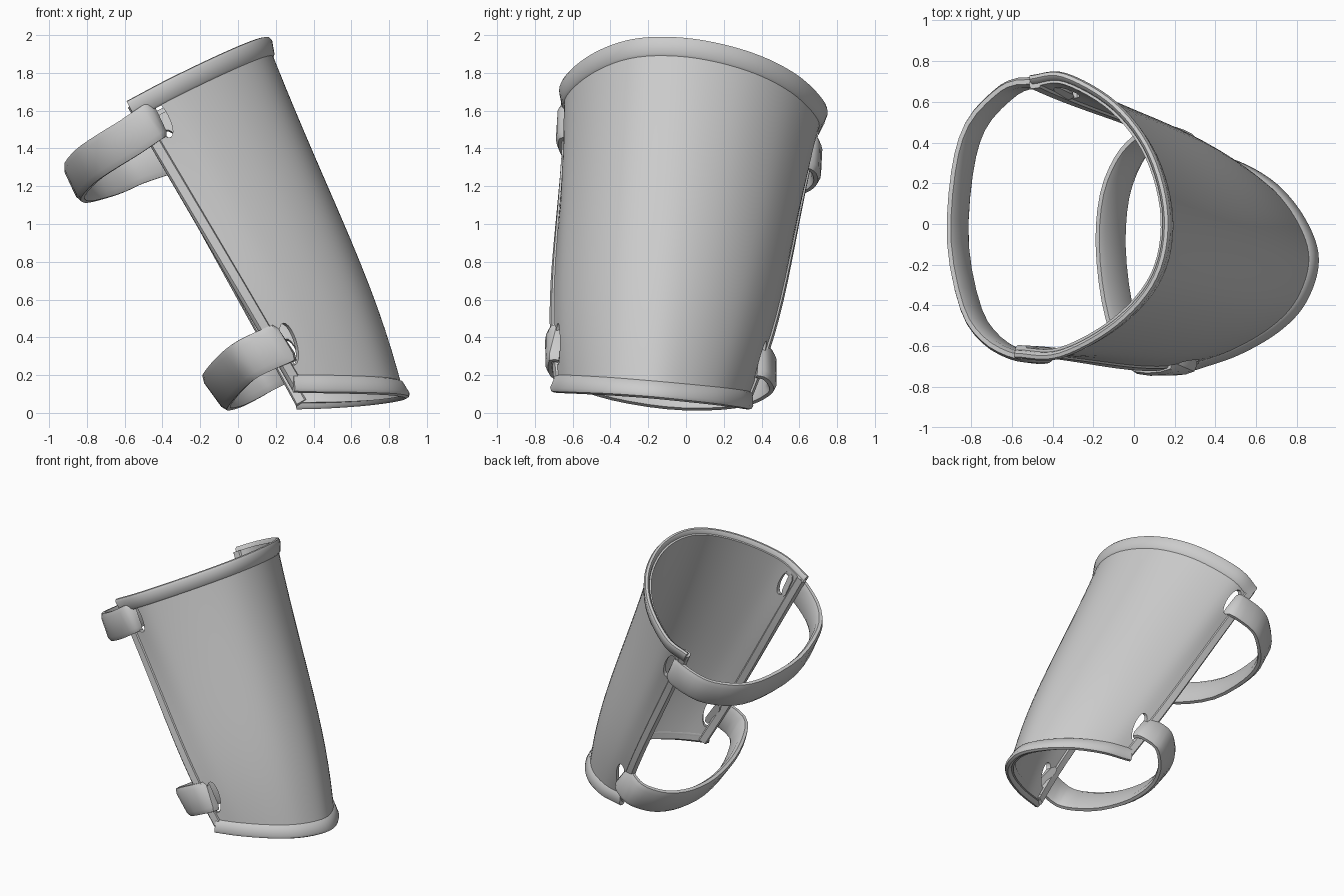
import bpy, math
from mathutils import Vector, Matrix

if "Cube" in bpy.data.objects:
    bpy.data.objects.remove(bpy.data.objects["Cube"])

# Open-backed guard: section outlines (x, y) at both ends, far edge to near edge
TOP = [(-.50, .69), (-.34, .70), (-.10, .56), (.07, .33), (.145, .03),
       (.095, -.25), (-.09, -.47), (-.36, -.62), (-.575, -.62)]
BOT = [(.32, .31), (.50, .265), (.68, .155), (.81, -.01), (.865, -.18),
       (.81, -.36), (.69, -.49), (.50, -.60), (.30, -.67)]
TOP = [Vector((x, y, 1.87 + .54 * x - .1 * y)) for x, y in TOP]
BOT = [Vector((x, y, .077 - .085 * y)) for x, y in BOT]


def spline(pts, t):
    """Catmull-Rom point for t in 0..1."""
    n = len(pts) - 1
    i = min(int(t * n), n - 1)
    f = t * n - i
    b, c = pts[i], pts[i + 1]
    a = pts[i - 1] if i else 2 * b - c
    d = pts[i + 2] if i + 2 <= n else 2 * c - b
    return .5 * (2 * b + (c - a) * f + (2 * a - 5 * b + 4 * c - d) * f * f
                 + (3 * b - a - 3 * c + d) * f ** 3)


def base(u, v):
    p = spline(TOP, u).lerp(spline(BOT, u), v)
    bulge = math.sin(math.pi * v ** 1.8)                # fuller towards the lower end
    p.y += .042 * bulge * (1 - 2 * u)
    p.x += .16 * bulge * u * (1 - u)
    return p


def frame(u, v):
    """Surface point, across direction, lengthwise direction, outward normal."""
    e = .01
    u0, u1, v0, v1 = max(u - e, 0), min(u + e, 1), max(v - e, 0), min(v + e, 1)
    du = (base(u1, v) - base(u0, v)).normalized()
    dv = (base(u, v1) - base(u, v0)).normalized()
    return base(u, v), du, dv, du.cross(dv).normalized()


def make(name, verts, faces):
    me = bpy.data.meshes.new(name)
    me.from_pydata(verts, [], faces)
    ob = bpy.data.objects.new(name, me)
    bpy.context.collection.objects.link(ob)
    return ob


def smooth(ob, angle=40):
    bpy.ops.object.select_all(action='DESELECT')
    ob.select_set(True)
    bpy.context.view_layer.objects.active = ob
    bpy.ops.object.shade_smooth_by_angle(angle=math.radians(angle))


def band(name, pts, wide, width, thick):
    """Sweep a bevelled flat section; wide holds the width direction per point."""
    w, t = width / 2, thick / 2
    prof = [(w, -t * .45), (w, t * .45), (w * .7, t), (-w * .7, t),
            (-w, t * .45), (-w, -t * .45), (-w * .7, -t), (w * .7, -t)]
    k, verts, faces = len(prof), [], []
    for i, p in enumerate(pts):
        tan = (pts[min(i + 1, len(pts) - 1)] - pts[max(i - 1, 0)]).normalized()
        a = (wide[i] - tan * wide[i].dot(tan)).normalized()
        n = tan.cross(a)
        verts += [p + a * x + n * y for x, y in prof]
    for i in range(len(pts) - 1):
        for j in range(k):
            m = (j + 1) % k
            faces.append((i * k + j, i * k + m, (i + 1) * k + m, (i + 1) * k + j))
    faces += [tuple(range(k))[::-1], tuple(range(len(verts) - k, len(verts)))]
    ob = make(name, verts, faces)
    smooth(ob)
    return ob


# Shell
NU, NV = 48, 16
verts = [base(i / NU, j / NV) for i in range(NU + 1) for j in range(NV + 1)]
idx = lambda i, j: i * (NV + 1) + j
faces = [(idx(i, j), idx(i + 1, j), idx(i + 1, j + 1), idx(i, j + 1))
         for i in range(NU) for j in range(NV)]
shell = make("shell", verts, faces)
sol = shell.modifiers.new("thickness", 'SOLIDIFY')
sol.thickness, sol.offset = .03, .0

# Strap slots cut through the shell near both edges
SLOTS = {"upper_near": (.94, .075), "upper_far": (.06, .115),
         "lower_near": (.945, .85), "lower_far": (.055, .85)}
cutters = []
for key, (u, v) in SLOTS.items():
    p, du, dv, n = frame(u, v)
    bpy.ops.mesh.primitive_cylinder_add(vertices=20, radius=1, depth=.2)
    c = bpy.context.object
    c.name, c.hide_render = "slot_cutter_" + key, True
    c.matrix_world = Matrix.Translation(p) @ Matrix((du, dv, n)).transposed().to_4x4() \
        @ Matrix.Diagonal((.042, .115, 1, 1))
    cutters.append(c)
    b = shell.modifiers.new("slot", 'BOOLEAN')
    b.operation, b.object, b.solver = 'DIFFERENCE', c, 'EXACT'
bpy.context.view_layer.update()
bpy.context.view_layer.objects.active = shell
for m in list(shell.modifiers):
    bpy.ops.object.modifier_apply(modifier=m.name)
for c in cutters:
    bpy.data.objects.remove(c)
smooth(shell)

# End rims, flared outward from the shell
for name, v, out, tilt, width, thick in (("top_rim", .012, .014, -.2, .105, .04),
                                         ("bottom_rim", .985, .014, .3, .10, .045)):
    fr = [frame(i / NU, v) for i in range(NU + 1)]
    band(name, [f[0] + f[3] * out for f in fr], [f[2] + f[3] * tilt for f in fr], width, thick)

# Long edge trims
for name, u in (("far_edge_trim", .012), ("near_edge_trim", .988)):
    fr = [frame(u, i / 16) for i in range(17)]
    band(name, [f[0] for f in fr], [f[1] for f in fr], .065, .05)

# Straps, running out of the near slot, round the open back, into the far slot
UPPER = [(-.57, -.645, 1.46), (-.70, -.57, 1.38), (-.80, -.42, 1.31), (-.865, -.10, 1.235),
         (-.845, .25, 1.21), (-.78, .48, 1.22), (-.65, .63, 1.26), (-.54, .69, 1.31)]
LOWER = [(.06, -.71, .29), (-.02, -.60, .23), (-.085, -.38, .16), (-.115, -.10, .115),
         (-.095, .14, .11), (-.03, .31, .13), (.05, .41, .17), (.13, .455, .215)]
for level, mid, axis, width in (("upper", UPPER, (.42, -.05, -.9), .205),
                                ("lower", LOWER, (.58, 0, -.8), .22)):
    ends = []
    for side in ("near", "far"):
        p, du, dv, n = frame(*SLOTS[level + "_" + side])
        edge = du if side == "near" else -du
        ends.append((p - n * .015 + edge * .025, p + n * .03 + edge * .055))
    pts = [ends[0][0], ends[0][1]] + [Vector(p) for p in mid] + [ends[1][1], ends[1][0]]
    path = [spline(pts, i / 33) for i in range(34)]
    band(level + "_strap", path, [Vector(axis)] * len(path), width, .05)
